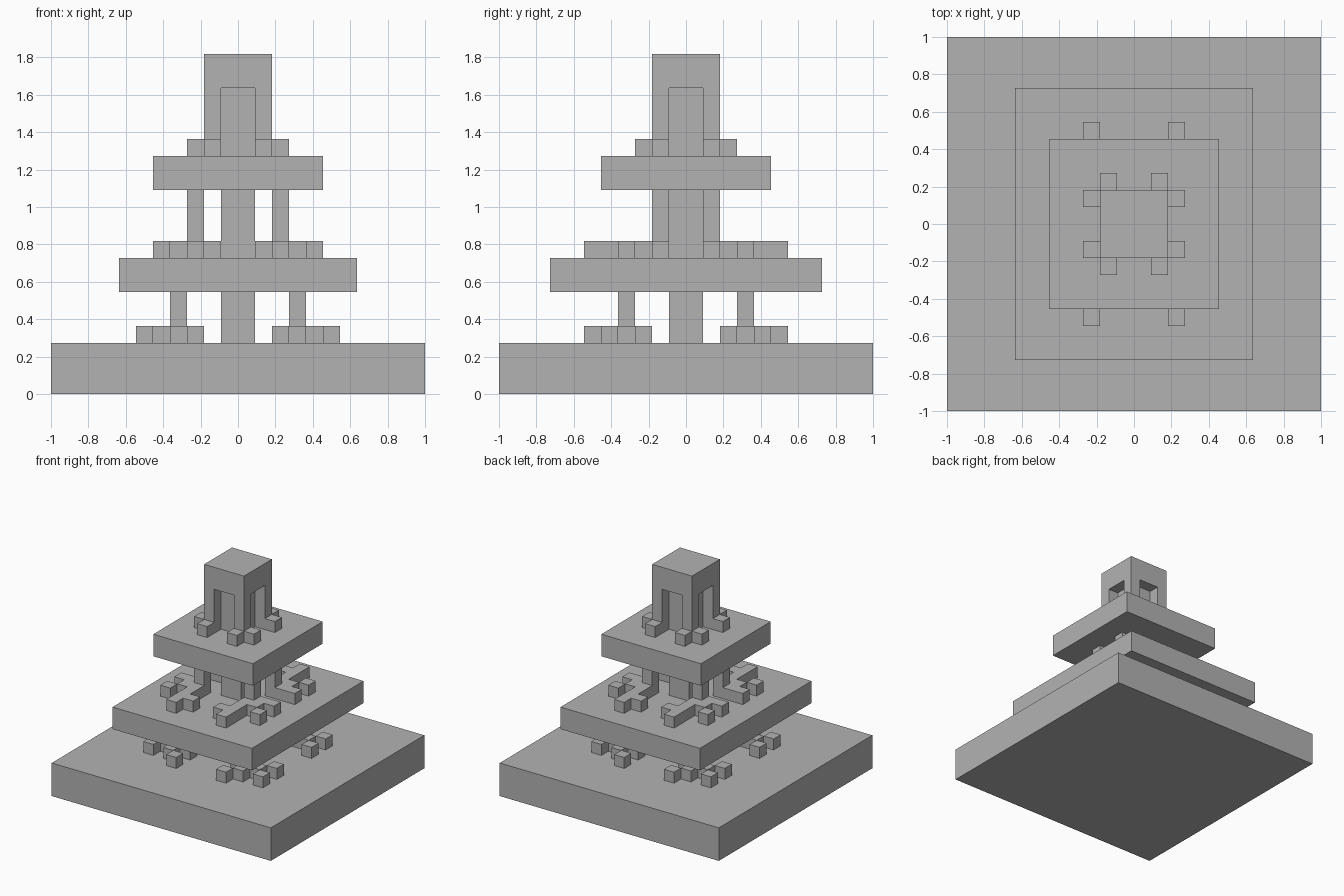
import bpy
import bmesh
from mathutils import Matrix, Vector

cube = bpy.data.objects.get("Cube")
if cube:
    bpy.data.objects.remove(cube)

U = 2 / 22  # one block

stone = bpy.data.materials.new("grey_stone")
stone.use_nodes = True
grey = (0.45, 0.45, 0.45, 1)
stone.diffuse_color = grey
stone.node_tree.nodes["Principled BSDF"].inputs["Base Color"].default_value = grey


def make(name, boxes):
    """One object from boxes (centre x, centre y, width, depth, bottom, top) in blocks."""
    bm = bmesh.new()
    for x, y, w, d, z0, z1 in boxes:
        place = Matrix.Translation(Vector((x, y, (z0 + z1) / 2)) * U)
        size = Matrix.Diagonal((w * U, d * U, (z1 - z0) * U, 1))
        bmesh.ops.create_cube(bm, size=1, matrix=place @ size)
    mesh = bpy.data.meshes.new(name)
    bm.to_mesh(mesh)
    bm.free()
    mesh.materials.append(stone)
    obj = bpy.data.objects.new(name, mesh)
    bpy.context.collection.objects.link(obj)


def four_blocks(cells, z0, z1):
    """Unit columns mirrored into all four corners."""
    return [(sx * (x + 0.5), sy * (y + 0.5), 1, 1, z0, z1)
            for x, y in cells for sx in (-1, 1) for sy in (-1, 1)]


# Slabs
make("base_slab", [(0, 0, 22, 22, 0, 3)])
make("lower_slab", [(0, 0, 14, 16, 6, 8)])
make("upper_slab", [(0, 0, 10, 10, 12, 14)])

# Central columns
make("lower_column", [(0, 0, 2, 2, 3, 6)])
make("middle_column", [(0, 0, 2, 2, 8, 12)])
make("tower_core", [(0, 0, 2, 2, 14, 18)])

# Corner posts and the tower cap over the four niches
make("lower_posts", four_blocks([(3, 3)], 3, 6))
make("middle_posts", four_blocks([(2, 1)], 8, 12))
make("tower_posts", four_blocks([(1, 1)], 14, 18))
make("tower_cap", [(0, 0, 4, 4, 18, 20)])

# Root-like blocks spreading from the posts
make("lower_roots", four_blocks(
    [(2, 3), (3, 4), (4, 3), (2, 5), (5, 4), (5, 2)], 3, 4))
make("middle_roots", four_blocks(
    [(2, 2), (2, 3), (2, 4), (2, 5), (1, 4),
     (3, 1), (4, 1), (3, 2), (4, 3)], 8, 9))
make("tower_roots", four_blocks([(1, 2), (2, 1)], 14, 15))
